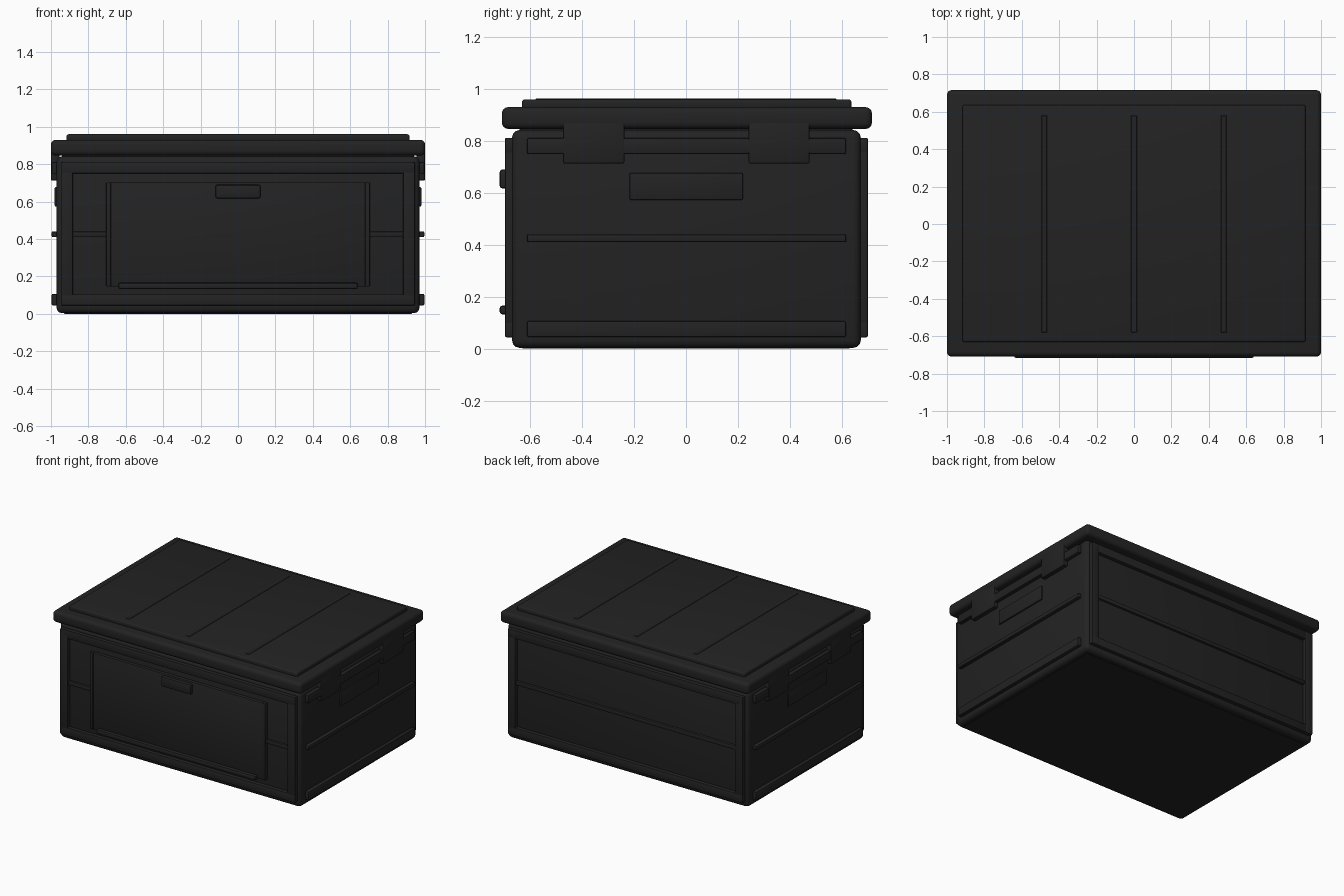
import bpy

if "Cube" in bpy.data.objects:
    bpy.data.objects.remove(bpy.data.objects["Cube"])

# one near-black plastic colour for the whole crate
black = bpy.data.materials.new("black plastic")
black.diffuse_color = (0.0165, 0.0165, 0.0165, 1)
black.use_nodes = True
black.node_tree.nodes["Principled BSDF"].inputs["Base Color"].default_value = black.diffuse_color


def box(name, x, y, z, bevel=0.006, segments=2):
    """Bevelled box from (min, max) ranges on each axis."""
    bpy.ops.mesh.primitive_cube_add(size=1)
    ob = bpy.context.object
    ob.name = name
    ob.data.name = name
    lo, hi = zip(x, y, z)
    for v in ob.data.vertices:
        v.co = [lo[i] + (v.co[i] + 0.5) * (hi[i] - lo[i]) for i in range(3)]
    ob.data.materials.append(black)
    mod = ob.modifiers.new("Bevel", 'BEVEL')
    mod.width = bevel
    mod.segments = segments
    bpy.ops.object.modifier_apply(modifier=mod.name)
    bpy.ops.object.shade_smooth_by_angle(angle=0.6)
    return ob


# main body and lid
box("body", (-0.97, 0.97), (-0.67, 0.673), (0.003, 0.842), 0.03, 3)
box("foot_plate", (-0.93, 0.93), (-0.63, 0.63), (0, 0.02), 0.003, 1)
box("lid", (-1, 1), (-0.709, 0.716), (0.846, 0.93), 0.025, 4)
box("lid_seal", (-0.94, 0.94), (-0.64, 0.64), (0.83, 0.86), 0.003, 1)
box("lid_top_panel", (-0.917, 0.917), (-0.632, 0.637), (0.92, 0.96), 0.012, 3)
for i, x in enumerate((-0.48, 0, 0.48)):
    box(f"lid_rib_{i}", (x - 0.015, x + 0.015), (-0.58, 0.58), (0.95, 0.9625), 0.002, 1)

# raised frames on the front and back
for side, y in (("front", (-0.697, -0.66)), ("back", (0.66, 0.70))):
    box(side + "_frame_top", (-0.945, 0.945), y, (0.75, 0.812))
    box(side + "_frame_bottom", (-0.945, 0.945), y, (0.044, 0.104))
    for s, tag in ((-1, "left"), (1, "right")):
        x = sorted((s * 0.883, s * 0.945))
        box(f"{side}_frame_{tag}", x, y, (0.044, 0.812))
box("back_middle_rail", (-0.89, 0.89), (0.66, 0.69), (0.41, 0.44))

# front door with stiles, handle and lower ledge
box("front_door", (-0.68, 0.68), (-0.693, -0.66), (0.145, 0.703))
for s, tag in ((-1, "left"), (1, "right")):
    box("door_stile_" + tag, sorted((s * 0.68, s * 0.705)), (-0.697, -0.66), (0.145, 0.703), 0.004)
    box("front_middle_rail_" + tag, sorted((s * 0.70, s * 0.89)), (-0.685, -0.66), (0.41, 0.44))
box("door_handle", (-0.12, 0.12), (-0.717, -0.68), (0.617, 0.69), 0.01)
box("door_ledge", (-0.64, 0.64), (-0.717, -0.68), (0.132, 0.166), 0.01)

# side rails, grip plates and lid latches, both sides
for s, tag in ((-1, "left"), (1, "right")):
    def xr(a, b):
        return sorted((s * a, s * b))
    for part, z in (("upper", (0.749, 0.811)), ("middle", (0.41, 0.44)), ("lower", (0.045, 0.106))):
        box(f"{tag}_{part}_rail", xr(0.95, 0.996), (-0.612, 0.616), z)
    box(tag + "_grip_plate", xr(0.95, 0.98), (-0.218, 0.22), (0.573, 0.677))
    for i, y in enumerate((-0.355, 0.358)):
        box(f"{tag}_latch_{i}", xr(0.955, 1.0), (y - 0.118, y + 0.118), (0.712, 0.877), 0.008)
